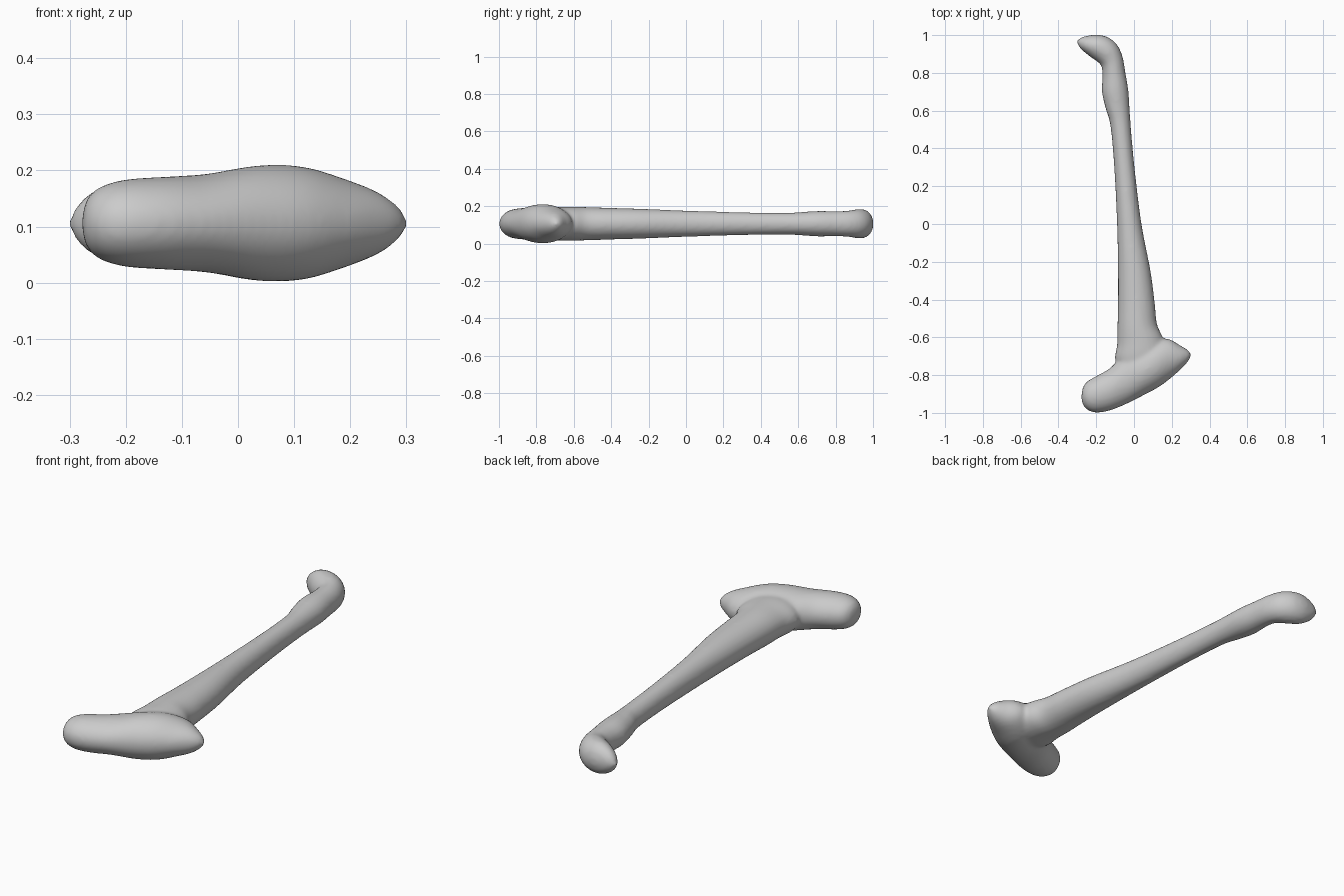
import bpy, bmesh, math
from mathutils import Vector

if "Cube" in bpy.data.objects:
    bpy.data.objects.remove(bpy.data.objects["Cube"])

MID_Z = 0.106    # height of the long axis
SIDES = 36       # points around each cross-section
STEPS = 5        # interpolated rings between given ones

# Cross-sections: left x, left y, right x, right y, half height
SHAFT = [
    (-.04, -.84, .08, -.84, .02), (-.06, -.81, .12, -.79, .07),
    (-.10, -.72, .17, -.69, .088), (-.09, -.64, .152, -.60, .09),
    (-.088, -.55, .122, -.53, .089), (-.085, -.42, .11, -.42, .085),
    (-.085, -.25, .088, -.25, .08), (-.09, 0, .04, 0, .07),
    (-.105, .30, .003, .30, .061), (-.125, .52, -.017, .52, .058),
    (-.15, .61, -.023, .61, .062), (-.17, .70, -.03, .71, .068),
    (-.167, .78, -.045, .80, .067), (-.172, .835, -.06, .885, .069),
    (-.195, .86, -.09, .95, .076), (-.225, .88, -.14, .99, .078),
    (-.25, .90, -.20, 1.002, .072), (-.28, .925, -.255, .995, .05),
    (-.296, .948, -.285, .984, .025), (-.304, .966, -.304, .968, .001)]

HEAD = [
    (-.279, -.92, -.279, -.925, .001), (-.272, -.87, -.27, -.957, .04),
    (-.25, -.835, -.245, -.985, .064), (-.20, -.805, -.20, -.999, .078),
    (-.13, -.765, -.13, -.988, .083), (-.06, -.70, -.05, -.957, .088),
    (.02, -.66, .05, -.907, .103), (.10, -.62, .13, -.864, .101),
    (.18, -.608, .20, -.812, .079), (.245, -.643, .255, -.762, .055),
    (.287, -.668, .287, -.727, .028), (.304, -.69, .304, -.694, .001)]


def refine(rows):
    """Smooth spline through the given cross-sections."""
    out = []
    for i in range(len(rows) - 1):
        a, b, c, d = (rows[max(0, min(len(rows) - 1, i + k))] for k in (-1, 0, 1, 2))
        for s in range(STEPS):
            t = s / STEPS
            out.append([0.5 * (2 * q + (r - p) * t + (2 * p - 5 * q + 4 * r - u) * t * t
                               + (3 * q - p - 3 * r + u) * t ** 3)
                        for p, q, r, u in zip(a, b, c, d)])
    out.append(rows[-1])
    return out


def loft(bm, rows):
    """Elliptical tube through the sections, capped at both ends."""
    rings = []
    for xl, yl, xr, yr, h in refine(rows):
        mid = Vector(((xl + xr) / 2, (yl + yr) / 2, MID_Z))
        half = Vector(((xr - xl) / 2, (yr - yl) / 2, 0))
        up = Vector((0, 0, max(h, .001)))
        angles = [2 * math.pi * k / SIDES for k in range(SIDES)]
        rings.append([bm.verts.new(mid + half * math.cos(a) + up * math.sin(a)) for a in angles])
    faces = [bm.faces.new(rings[0]), bm.faces.new(rings[-1])]
    for r0, r1 in zip(rings, rings[1:]):
        for k in range(SIDES):
            n = (k + 1) % SIDES
            faces.append(bm.faces.new((r0[k], r0[n], r1[n], r1[k])))
    bmesh.ops.recalc_face_normals(bm, faces=faces)


# Shaft with hooked end, and wide head across the other end
bm = bmesh.new()
loft(bm, SHAFT)
loft(bm, HEAD)
mesh = bpy.data.meshes.new("bone")
bm.to_mesh(mesh)
bm.free()
bone = bpy.data.objects.new("bone", mesh)
bpy.context.collection.objects.link(bone)

# Fuse both lofts into one skin and soften the joint
remesh = bone.modifiers.new("fuse", 'REMESH')
remesh.mode = 'VOXEL'
remesh.voxel_size = 0.01
remesh.use_smooth_shade = True
soften = bone.modifiers.new("soften", 'SMOOTH')
soften.factor = 0.5
soften.iterations = 8

# Plain grey
grey = bpy.data.materials.new("grey")
grey.diffuse_color = (0.6, 0.6, 0.6, 1)
grey.use_nodes = True
grey.node_tree.nodes["Principled BSDF"].inputs["Base Color"].default_value = grey.diffuse_color
mesh.materials.append(grey)
